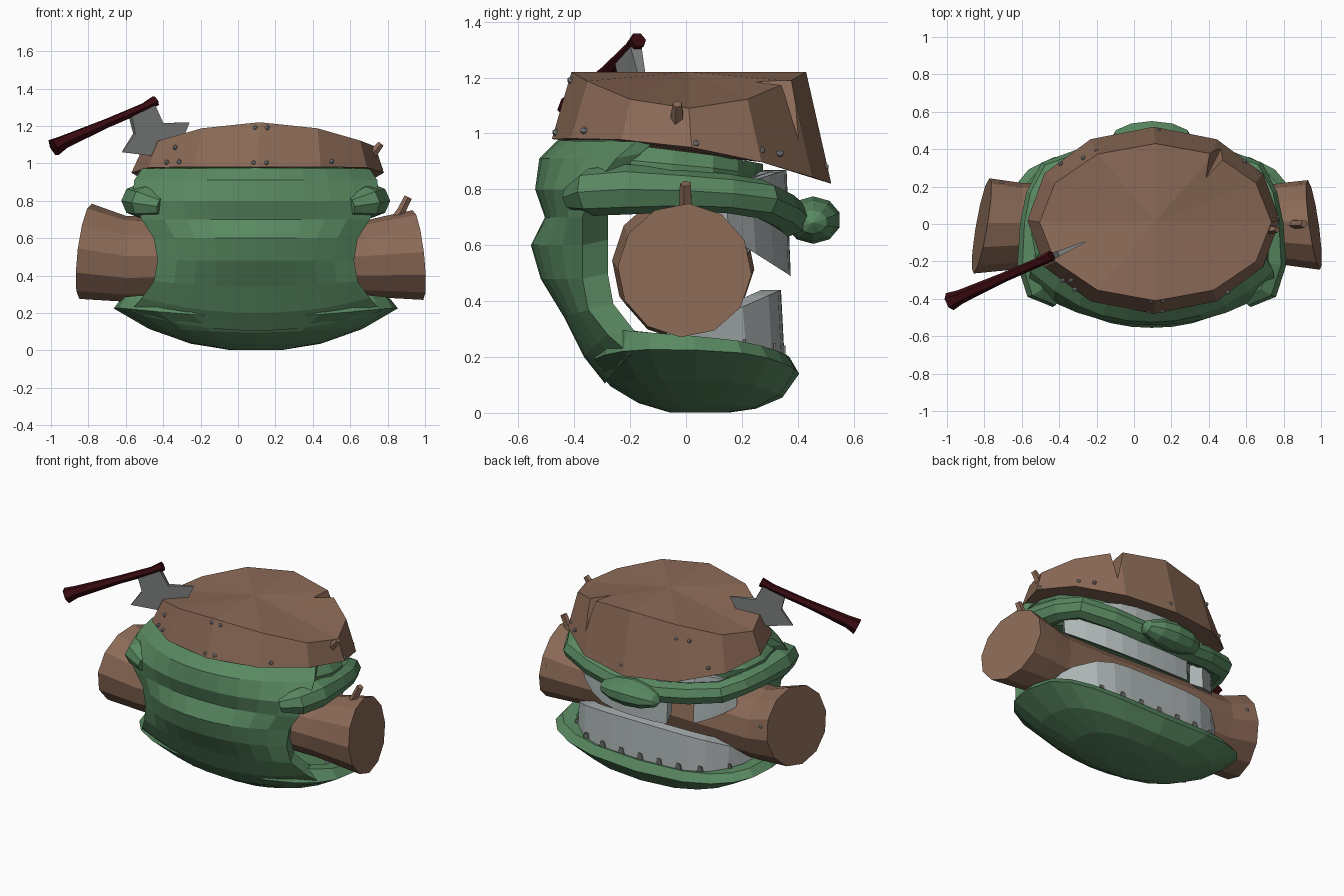
import bpy, bmesh, math
from mathutils import Vector

if "Cube" in bpy.data.objects:
    bpy.data.objects.remove(bpy.data.objects["Cube"])

CX = 0.095  # the head is centred a little right of the origin


def material(name, rgb):
    m = bpy.data.materials.new(name)
    m.diffuse_color = (*rgb, 1)
    m.use_nodes = True
    m.node_tree.nodes["Principled BSDF"].inputs["Base Color"].default_value = m.diffuse_color
    return m


GREEN = material("green skin", (0.10, 0.25, 0.12))
WOOD = material("brown wood", (0.26, 0.145, 0.095))
TOOTH = material("pale grey tooth", (0.42, 0.46, 0.46))
STEEL = material("axe steel", (0.22, 0.23, 0.23))
HANDLE = material("dark red handle", (0.040, 0.003, 0.005))
STUD = material("grey stud", (0.30, 0.30, 0.30))
NOTCH = material("dark grey notch", (0.15, 0.15, 0.15))


def finish(name, bm, mat):
    bmesh.ops.recalc_face_normals(bm, faces=bm.faces)
    me = bpy.data.meshes.new(name)
    bm.to_mesh(me)
    bm.free()
    me.materials.append(mat)
    ob = bpy.data.objects.new(name, me)
    bpy.context.collection.objects.link(ob)
    return ob


def loft(name, rings, mat, tip=None):
    """Closed skin through equal-sized rings; tip turns the last cap into a fan."""
    bm = bmesh.new()
    vs = [[bm.verts.new(p) for p in r] for r in rings]
    n = len(vs[0])
    for a, b in zip(vs, vs[1:]):
        for i in range(n):
            j = (i + 1) % n
            bm.faces.new((a[i], a[j], b[j], b[i]))
    bm.faces.new(vs[0])
    if tip:
        t = bm.verts.new(tip)
        for i in range(n):
            bm.faces.new((vs[-1][i], vs[-1][(i + 1) % n], t))
    else:
        bm.faces.new(vs[-1])
    return finish(name, bm, mat)


def oval(n, rx, y0, y1, zc, arc=0, tilt=0, power=1.0, cx=CX):
    """Horizontal oval; arc lifts its left and right ends, tilt lowers its +y side."""
    out = []
    for i in range(n):
        a = 2 * math.pi * i / n
        c, s = math.cos(a), math.sin(a)
        px = math.copysign(abs(c) ** power, c)
        py = math.copysign(abs(s) ** power, s)
        out.append((cx + rx * px, (y0 + y1) / 2 + (y1 - y0) / 2 * py, zc + arc * px * px - tilt * s))
    return out


def tube(name, pts, radii, mat, n=6, squash=1.0):
    """Round bar along a path; squash scales its horizontal width."""
    pts = [Vector(p) for p in pts]
    rings = []
    for i, (p, r) in enumerate(zip(pts, radii)):
        d = (pts[min(i + 1, len(pts) - 1)] - pts[max(i - 1, 0)]).normalized()
        side = d.cross(Vector((0, 0, 1))).normalized()
        up = side.cross(d)
        rings.append([p + r * (squash * side * math.cos(k * 2 * math.pi / n) + up * math.sin(k * 2 * math.pi / n))
                      for k in range(n)])
    return loft(name, rings, mat)


# lower jaw: broad shallow bowl with squared front corners
loft("lower_jaw", [
    oval(20, .14, -.06, .16, .002, 0, 0, .85),
    oval(20, .36, -.17, .25, .025, .015, .01, .8),
    oval(20, .58, -.27, .345, .075, .045, .02, .75),
    oval(20, .76, -.34, .405, .16, .065, .02, .68),
    oval(20, .72, -.31, .37, .245, .03, .045, .68),
    oval(20, .64, -.25, .30, .24, .03, .05, .7),
    oval(20, .58, -.20, .25, .20, .0, .03, .8)], GREEN)

# rear wall of the head, pinched in where the log passes:
# z at the ends, dip in the middle, half width, y middle, y at the ends
wall = [(.21, .105, .67, -.29, -.20), (.28, .08, .61, -.365, -.28), (.37, .03, .545, -.435, -.35),
        (.48, 0, .525, -.52, -.37), (.60, 0, .545, -.555, -.37), (.70, 0, .61, -.505, -.37),
        (.80, 0, .66, -.54, -.34), (.91, 0, .65, -.525, -.25), (.97, -.005, .61, -.46, -.18)]
rings = []
for z, dip, w, yb, ye in wall:
    us = [-1 + k / 5 for k in range(11)]
    curve = [(u, yb + (ye - yb) * abs(u) ** 2.2, z - dip * (1 - u * u)) for u in us]
    rings.append([(CX + w * u, y, h) for u, y, h in curve]
                 + [(CX + w * .93 * u, y + .09, h + .02) for u, y, h in reversed(curve)])
loft("head_wall", rings, GREEN)

# upper head under the stump
loft("upper_head", [
    oval(18, .58, -.38, .22, .75, 0, .02, .8),
    oval(18, .64, -.38, .27, .82, 0, .03, .75),
    oval(18, .645, -.38, .28, .89, 0, .04, .75),
    oval(18, .60, -.36, .28, .94, 0, .05, .8)], GREEN)

# upper lip band running from cheek to cheek
half = [(.50, -.40, .77, .05), (.59, -.34, .79, .085), (.625, -.21, .80, .09), (.625, 0, .795, .075),
        (.60, .15, .785, .07), (.545, .27, .765, .07), (.36, .335, .73, .07), (.16, .365, .70, .07)]
path = [(-x, y, z, r) for x, y, z, r in half] + half[::-1]
tube("upper_lip", [(CX + x, y, z) for x, y, z, r in path], [r for *_, r in path], GREEN, 8, 1.05)

# nose
bm = bmesh.new()
bmesh.ops.create_uvsphere(bm, u_segments=10, v_segments=6, radius=1)
for v in bm.verts:
    x, y, z = v.co
    v.co = (CX + .22 * z, .455 + .10 * x, .68 + .085 * y + .01 * (1 - z * z))
finish("nose", bm, GREEN)


# tooth bands: curved slabs between two positions t along the mouth
def teeth(name, t0, t1, width, front, sweep, power, low, high, n=8, lift=0):
    rings = []
    for k in range(n + 1):
        t = t0 + (t1 - t0) * k / n
        b = abs(t) ** power
        x, y = CX + width * t, front - sweep * b
        z0, z1 = low[0] + (low[1] - low[0]) * b, high[0] + (high[1] - high[0]) * b
        xi = CX + width * .9 * t
        rings.append([(x, y, z0), (x, y - .015, z1), (xi, y - .085, z1), (xi, y - .085, z0 + lift)])
    loft(name, rings, TOOTH)


teeth("lower_teeth", -1, 1, .67, .355, .34, 5, (.15, .22), (.44, .29), 12)
upper = (.58, .375, .22, 3, (.49, .63), (.87, .80))
teeth("upper_teeth_left", -1, -.64, *upper, 4, .055)
teeth("upper_teeth_right", -.36, 1, *upper, 8, .055)
teeth("upper_gum", -.9, .9, .58, .34, .23, 3, (.70, .72), (.87, .80))

# dark notches at the foot of the lower teeth
for k in range(9):
    t = -.84 + .21 * k
    x, y, z = CX + .67 * t, .352 - .34 * abs(t) ** 5, .20 + .04 * abs(t) ** 3
    loft("tooth_notch", [[(x - .025, y + d, z), (x + .025, y + d, z), (x + .012, y + d, z + .04),
                          (x - .012, y + d, z + .04)] for d in (-.006, .004)], NOTCH)


# stump on top
def stump_point(a, t):
    c, s = math.cos(a), math.sin(a)
    low = Vector((.105 + .675 * c, .02 + .50 * s, .95 - .08 * s - .05 * s * s))
    top = Vector((.115 + .62 * c, .01 + .42 * s, 1.22 - .13 * c * c))
    return low.lerp(top, t)


N = 12
angles = [math.pi / 2 + 2 * math.pi * i / N for i in range(N)]
stump = loft("stump", [[stump_point(a, t) for a in angles] for t in (0, 1)], WOOD, (.115, .01, 1.22))

# crack cut into the stump rim
top = [(.41, .52), (.58, .42), (.355, .19)]
crack = loft("crack_cutter", [[(.49, .47, .90), (.50, .465, .90), (.495, .46, .90)],
                              [(x, y, 1.26) for x, y in top]], WOOD)
mod = stump.modifiers.new("crack", "BOOLEAN")
mod.object, mod.operation, mod.solver = crack, "DIFFERENCE", "EXACT"
bpy.context.view_layer.objects.active = stump
bpy.ops.object.modifier_apply(modifier=mod.name)
bpy.data.objects.remove(crack)

# log held in the mouth, with slanted ends: x, y, z, radius, slant by z, slant by y
sections = [(-.815, -.01, .53, .255, .12, .17), (-.6, -.01, .49, .23, 0, 0), (-.2, 0, .49, .215, 0, 0),
            (.3, 0, .49, .20, 0, 0), (.66, 0, .49, .20, 0, 0), (.80, 0, .50, .22, -.05, -.05),
            (.962, -.005, .51, .24, -.11, -.14)]
rings = []
for x, y, z, r, sz, sy in sections:
    offs = [(r * math.cos(a), r * math.sin(a)) for a in (2 * math.pi * (k + .5) / 12 + .2 for k in range(12))]
    rings.append([(x + sz * dz + sy * dy, y + dy, z + dz) for dy, dz in offs])
loft("log", rings, WOOD)

# twigs
tube("log_twig", [(.82, 0, .66), (.875, 0, .75), (.91, 0, .82)], [.03, .024, .022], WOOD, 5)
tube("stump_twig", [(.71, -.03, 1.04), (.765, -.03, 1.105)], [.028, .018], WOOD, 5)

# small studs on stump (angle in degrees, height) and log
spots = [stump_point(math.radians(a), t) for a, t in
         [(-138, .15), (-130, .15), (-135, .6), (-92, .1), (-86, .1), (-92, .88), (-86, .88), (-53, .15),
          (32, .2), (42, .2), (88, .15), (120, .75), (128, .75), (140, .2), (2, .12)]]
spots += [Vector(p) for p in [(-.72, .22, .58), (.90, .21, .56)]]
for p in spots:
    bm = bmesh.new()
    bmesh.ops.create_icosphere(bm, subdivisions=1, radius=.014)
    bmesh.ops.translate(bm, verts=bm.verts, vec=p + Vector((.115 - p.x, -p.y, 0)) * .015)
    finish("stud", bm, STUD)

# axe handle
tube("axe_handle", [(-.985, -.415, 1.085), (-.93, -.39, 1.115), (-.7, -.287, 1.215), (-.5, -.2, 1.3), (-.44, -.17, 1.335)],
     [.05, .038, .026, .025, .03], HANDLE)

# axe blade, in the upright plane through the handle, thinner at its edge
outline = [(-.575, 1.25), (-.45, 1.31), (-.405, 1.215), (-.26, 1.22), (-.30, 1.12), (-.42, 1.035), (-.62, 1.06), (-.555, 1.16)]
thick = [.022, .022, .015, .004, .004, .004, .004, .015]
loft("axe_blade", [[(x - s * .4 * t, -.17 + (x + .43) * .44 + s * .9 * t, z) for (x, z), t in zip(outline, thick)]
                   for s in (-1, 1)], STEEL)
